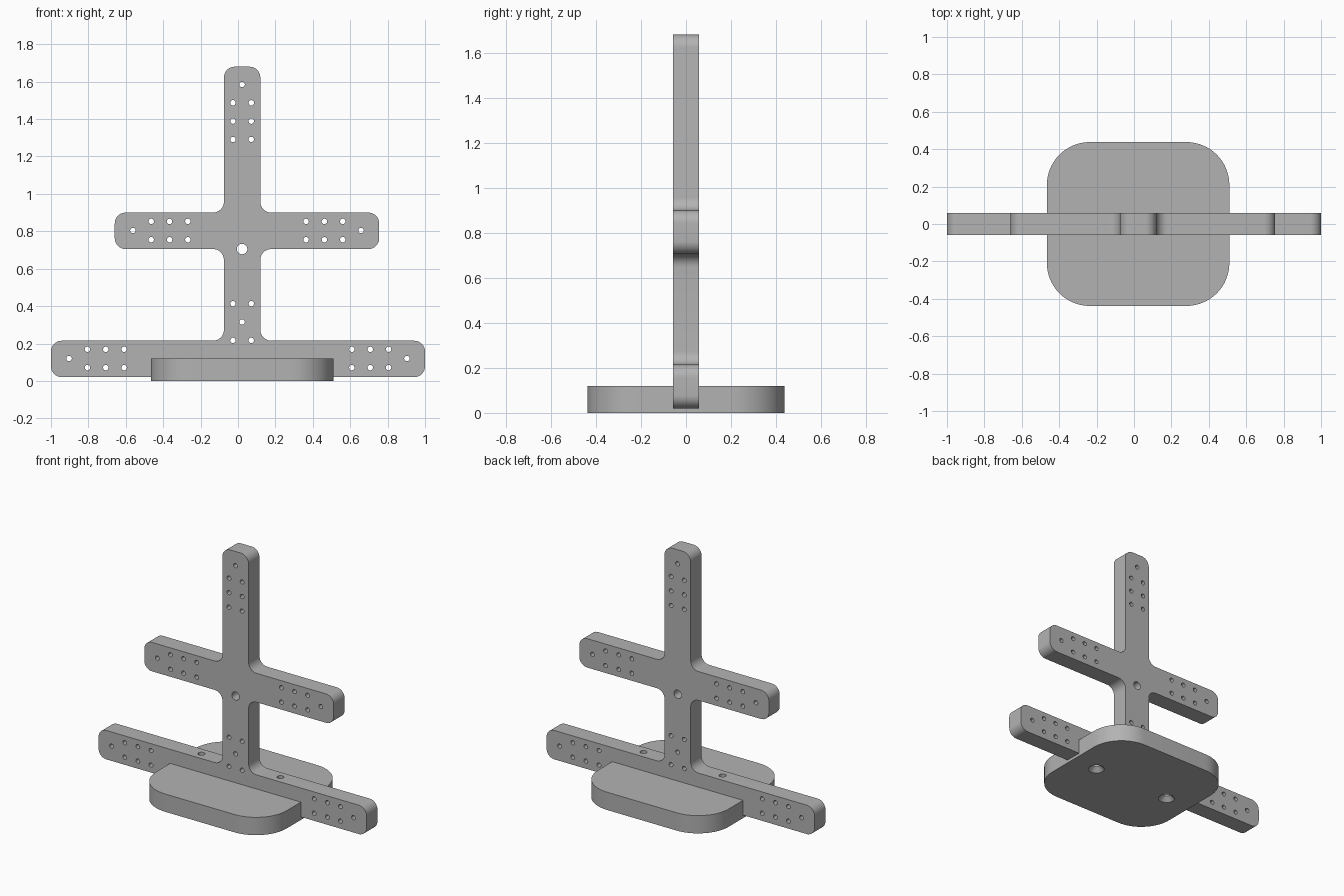
import bpy, bmesh, math
from mathutils import Vector, Matrix

cube = bpy.data.objects.get("Cube")
if cube:
    bpy.data.objects.remove(cube)

grey = bpy.data.materials.new("plain_grey")
grey.use_nodes = True
colour = (0.45, 0.45, 0.45, 1)
grey.diffuse_color = colour
grey.node_tree.nodes["Principled BSDF"].inputs["Base Color"].default_value = colour


def rounded(points, radius, steps=10):
    """Outline with every corner replaced by a tangent arc."""
    out = []
    for i, p in enumerate(points):
        p = Vector(p)
        a = (Vector(points[i - 1]) - p).normalized()
        b = (Vector(points[(i + 1) % len(points)]) - p).normalized()
        centre = p + (a + b) * radius
        for k in range(steps + 1):
            t = k / steps * math.pi / 2
            out.append(centre - b * radius * math.cos(t) - a * radius * math.sin(t))
    return out


def slab(name, outline, depth, matrix):
    """Extrude a flat outline by depth along its local z."""
    bm = bmesh.new()
    face = bm.faces.new([bm.verts.new((p.x, p.y, 0)) for p in outline])
    top = bmesh.ops.extrude_face_region(bm, geom=[face])["geom"]
    bmesh.ops.translate(bm, verts=[v for v in top if isinstance(v, bmesh.types.BMVert)],
                        vec=(0, 0, depth))
    bmesh.ops.recalc_face_normals(bm, faces=bm.faces)
    bm.transform(matrix)
    return finish(name, bm)


def finish(name, bm):
    mesh = bpy.data.meshes.new(name)
    bm.to_mesh(mesh)
    bm.free()
    mesh.materials.append(grey)
    obj = bpy.data.objects.new(name, mesh)
    bpy.context.collection.objects.link(obj)
    return obj


def cylinder(bm, location, r1, r2, depth, axis):
    turn = Matrix.Rotation(math.pi / 2, 4, "X") if axis == "y" else Matrix()
    bmesh.ops.create_cone(bm, cap_ends=True, segments=24, radius1=r1, radius2=r2,
                          depth=depth, matrix=Matrix.Translation(location) @ turn)


def drill(obj, cutter):
    mod = obj.modifiers.new("holes", "BOOLEAN")
    mod.operation, mod.solver, mod.object = "DIFFERENCE", "EXACT", cutter
    bpy.context.view_layer.objects.active = obj
    bpy.ops.object.modifier_apply(modifier=mod.name)


# Upright frame: lower bar, column and cross arm in one outline
CX, ARM, HALF, THICK = 0.022, 0.048, 0.0975, 0.116
left, right = CX - HALF, CX + HALF
arm_l, arm_r = ARM - 0.707, ARM + 0.707
low, bar, arm_low, arm_top, top = 0.02, 0.215, 0.705, 0.9, 1.68
frame_points = [
    (-1, low), (1, low), (1, bar), (right, bar), (right, arm_low), (arm_r, arm_low),
    (arm_r, arm_top), (right, arm_top), (right, top), (left, top), (left, arm_top),
    (arm_l, arm_top), (arm_l, arm_low), (left, arm_low), (left, bar), (-1, bar)]
stand = Matrix.Translation((0, THICK / 2, 0)) @ Matrix.Rotation(math.pi / 2, 4, "X")
frame = slab("upright_frame", rounded(frame_points, 0.058), THICK, stand)

# Foot: rounded plate the frame is set into
fx, fy = 0.488, 0.438
foot_points = [(CX - fx, -fy), (CX + fx, -fy), (CX + fx, fy), (CX - fx, fy)]
foot = slab("foot_plate", rounded(foot_points, 0.23, 16), 0.12, Matrix())

# Peg hole positions: a single hole followed by pairs at an even pitch
PITCH, OFF = 0.098, 0.049
holes = [(CX, 1.585), (CX, 0.315)]
for dx in (-OFF, OFF):
    holes += [(CX + dx, 1.585 - PITCH * k) for k in (1, 2, 3)]
    holes += [(CX + dx, 0.315 + dz) for dz in (-PITCH, PITCH)]
for centre, reach, z in ((ARM, 0.61, 0.804), (0, 0.903, 0.12)):
    for side in (-1, 1):
        holes.append((centre + side * reach, z))
        holes += [(centre + side * (reach - PITCH * k), z + dz)
                  for k in (1, 2, 3) for dz in (-OFF, OFF)]

bm = bmesh.new()
for x, z in holes:
    cylinder(bm, (x, 0, z), 0.0145, 0.0145, 0.3, "y")
cylinder(bm, (CX, 0, 0.705), 0.028, 0.028, 0.3, "y")
peg_cutter = finish("peg_hole_cutter", bm)

# Vertical screw holes with countersinks under the foot
bm = bmesh.new()
for side in (-1, 1):
    cylinder(bm, (CX + side * 0.295, 0, 0.15), 0.022, 0.022, 0.5, "z")
screw_cutter = finish("screw_hole_cutter", bm)
bm = bmesh.new()
for side in (-1, 1):
    cylinder(bm, (CX + side * 0.295, 0, 0.01), 0.062, 0.022, 0.04, "z")
sink_cutter = finish("countersink_cutter", bm)

drill(frame, peg_cutter)
drill(frame, screw_cutter)
drill(foot, screw_cutter)
drill(foot, sink_cutter)
drill(frame, sink_cutter)
for cutter in (peg_cutter, screw_cutter, sink_cutter):
    bpy.data.objects.remove(cutter)

# Smooth rounded corners and hole walls, keep the flat edges sharp
bpy.ops.object.select_all(action="DESELECT")
for obj in (frame, foot):
    obj.select_set(True)
bpy.context.view_layer.objects.active = frame
bpy.ops.object.shade_smooth_by_angle(angle=math.radians(30))
